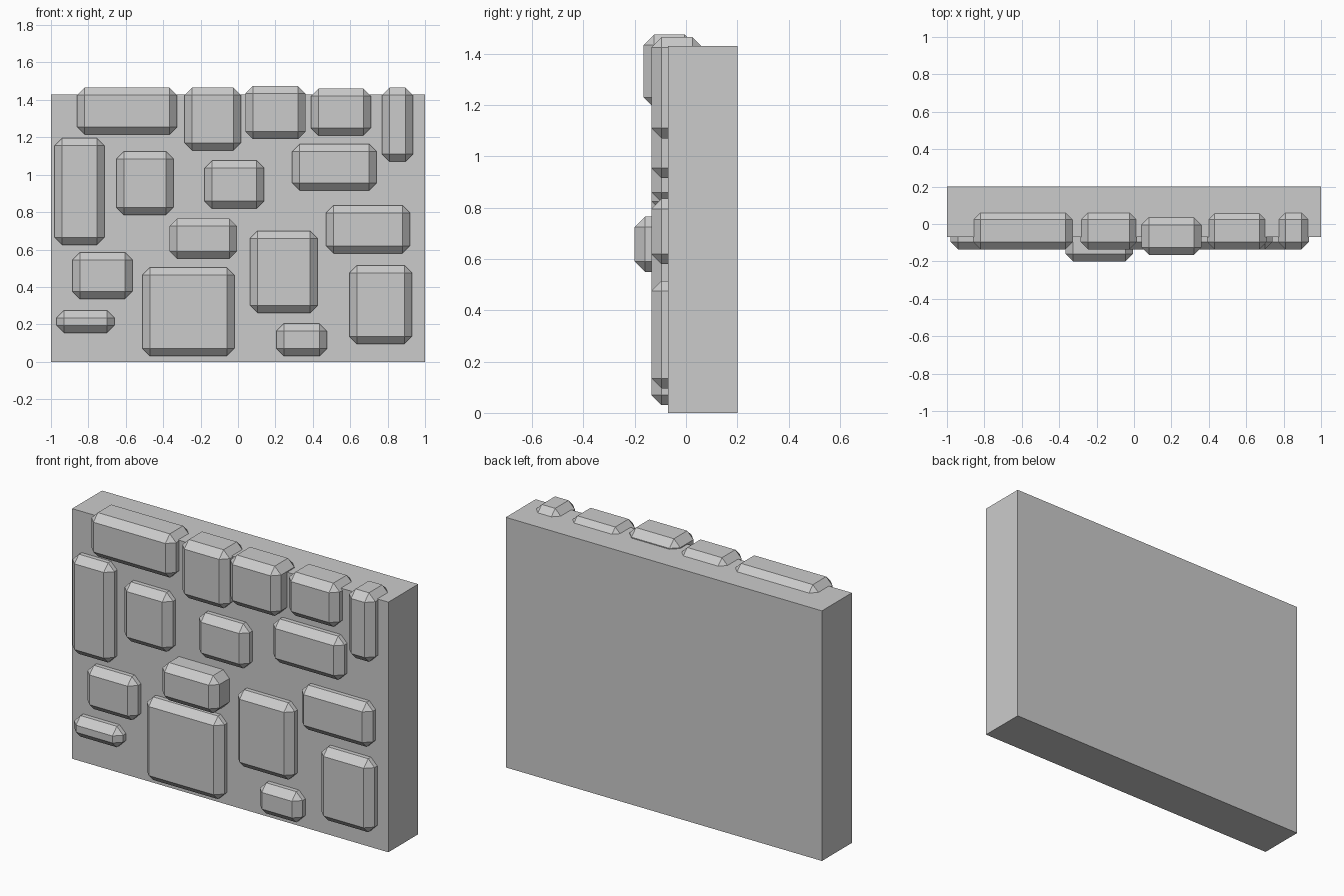
import bpy
import bmesh


def box(name, x0, x1, y0, y1, z0, z1, chamfer=0.0):
    """Axis-aligned block with optional flat one-segment chamfers."""
    bm = bmesh.new()
    bmesh.ops.create_cube(bm, size=1)
    bmesh.ops.scale(bm, vec=(x1 - x0, y1 - y0, z1 - z0), verts=bm.verts)
    if chamfer:
        bmesh.ops.bevel(bm, geom=bm.edges[:], offset=chamfer, segments=1,
                        affect='EDGES', profile=0.5)
    mesh = bpy.data.meshes.new(name)
    bm.to_mesh(mesh)
    bm.free()
    obj = bpy.data.objects.new(name, mesh)
    obj.location = ((x0 + x1) / 2, (y0 + y1) / 2, (z0 + z1) / 2)
    bpy.context.collection.objects.link(obj)
    return obj


# Main wall slab
box("wall_slab", -1, 1, -0.07, 0.2, 0, 1.43)

# Capping stones that poke above the slab: x0, x1, z0, z1, front y
top_stones = [
    (-0.86, -0.325, 1.215, 1.465, -0.135),
    (-0.285, 0.015, 1.13, 1.465, -0.135),
    (0.04, 0.36, 1.19, 1.475, -0.165),
    (0.39, 0.71, 1.21, 1.46, -0.135),
    (0.77, 0.935, 1.07, 1.465, -0.135),
]

# Stones set in the face of the wall
face_stones = [
    (-0.98, -0.715, 0.625, 1.195, -0.135),
    (-0.65, -0.345, 0.785, 1.125, -0.135),
    (-0.18, 0.14, 0.82, 1.075, -0.135),
    (0.29, 0.74, 0.915, 1.165, -0.135),
    (0.47, 0.92, 0.58, 0.835, -0.135),
    (-0.365, -0.005, 0.55, 0.765, -0.2),
    (-0.885, -0.565, 0.335, 0.585, -0.135),
    (-0.51, -0.02, 0.03, 0.505, -0.135),
    (0.065, 0.425, 0.26, 0.70, -0.135),
    (0.595, 0.93, 0.095, 0.515, -0.135),
    (0.205, 0.475, 0.03, 0.205, -0.135),
    (-0.97, -0.66, 0.155, 0.275, -0.135),
]

for label, stones in (("top_stone", top_stones), ("face_stone", face_stones)):
    for i, (x0, x1, z0, z1, front) in enumerate(stones, 1):
        box(f"{label}_{i}", x0, x1, front, front + 0.2, z0, z1, 0.04)
